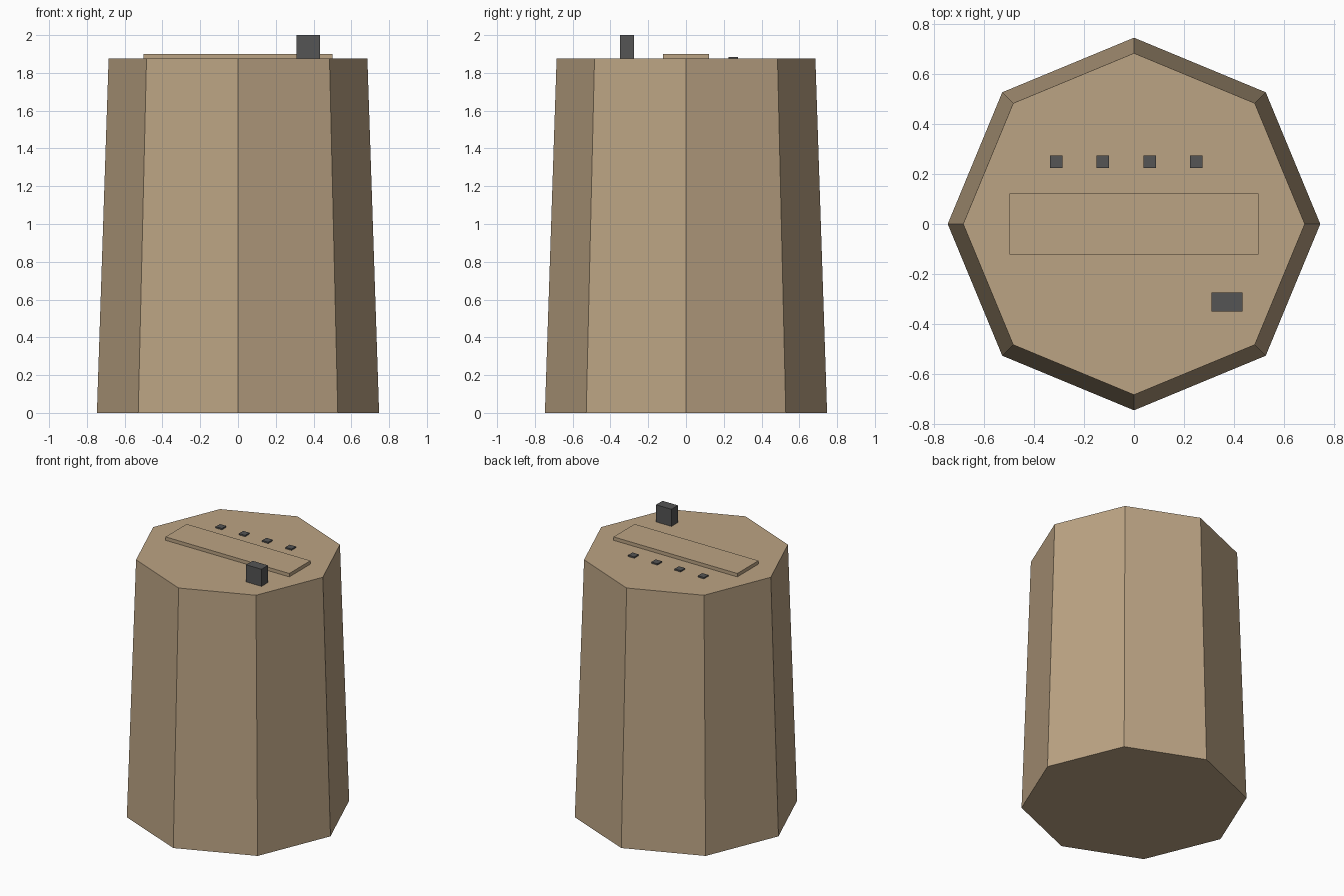
import bpy
import math

if "Cube" in bpy.data.objects:
    bpy.data.objects.remove(bpy.data.objects["Cube"], do_unlink=True)


def make_material(name, rgb):
    mat = bpy.data.materials.new(name)
    mat.use_nodes = True
    mat.diffuse_color = (*rgb, 1)
    mat.node_tree.nodes["Principled BSDF"].inputs["Base Color"].default_value = (*rgb, 1)
    return mat


tan = make_material("tan", (0.5, 0.37, 0.23))
charcoal = make_material("charcoal", (0.09, 0.09, 0.09))

BODY_HEIGHT = 1.875


def box_on_top(name, x, y, width, depth, height, mat):
    """Box standing on the flat top of the body."""
    bpy.ops.mesh.primitive_cube_add(size=1, location=(x, y, BODY_HEIGHT + height / 2))
    obj = bpy.context.object
    obj.name = name
    obj.scale = (width, depth, height)
    bpy.ops.object.transform_apply(location=False, rotation=False, scale=True)
    obj.data.materials.append(mat)
    return obj


# Tapered eight-sided body with corners on the axes
bpy.ops.mesh.primitive_cone_add(vertices=8, radius1=0.747, radius2=0.685,
                                depth=BODY_HEIGHT, location=(0, 0, BODY_HEIGHT / 2))
body = bpy.context.object
body.name = "body"
body.data.materials.append(tan)

# Raised strip across the top
box_on_top("top_strip", 0, 0, 1.0, 0.245, 0.025, tan)

# Row of small low studs behind the strip
for i in range(4):
    box_on_top(f"stud_{i + 1}", -0.3125 + i * 0.1875, 0.25, 0.05, 0.05, 0.01, charcoal)

# Tall block near the front edge
box_on_top("top_block", 0.3725, -0.3125, 0.125, 0.075, 0.125, charcoal)
